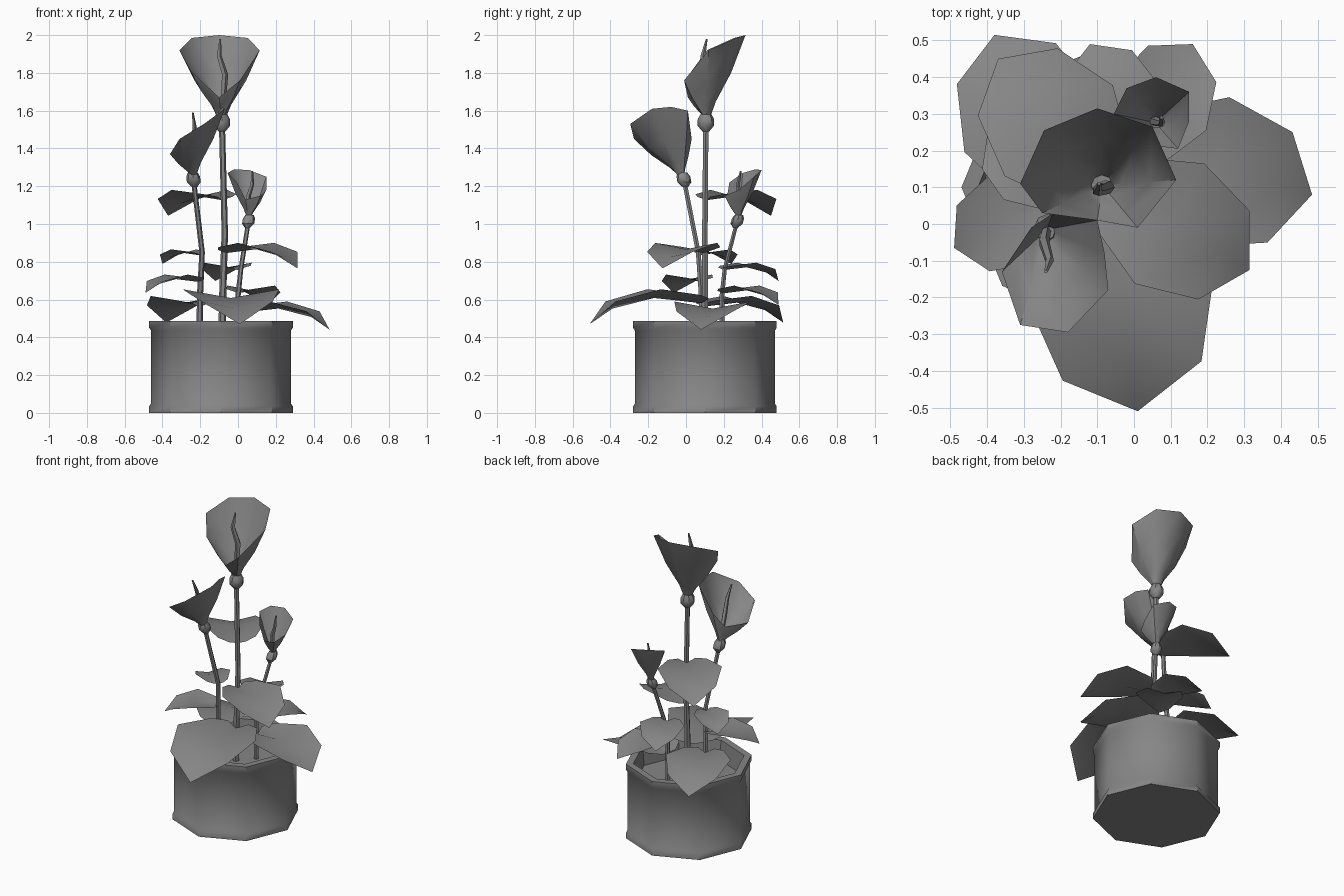
import bpy, math
from mathutils import Vector

if "Cube" in bpy.data.objects:
    bpy.data.objects.remove(bpy.data.objects["Cube"])

# one dull dark grey for the whole model
grey = bpy.data.materials.new("dark_grey")
grey.diffuse_color = (.24, .24, .24, 1)
grey.use_nodes = True
grey.node_tree.nodes["Principled BSDF"].inputs["Base Color"].default_value = grey.diffuse_color


def make(name, verts, faces):
    me = bpy.data.meshes.new(name)
    me.from_pydata([tuple(v) for v in verts], [], faces)
    me.update()
    me.materials.append(grey)
    ob = bpy.data.objects.new(name, me)
    bpy.context.collection.objects.link(ob)
    bpy.ops.object.select_all(action='DESELECT')
    ob.select_set(True)
    bpy.context.view_layer.objects.active = ob
    bpy.ops.object.shade_smooth_by_angle(angle=math.radians(40))
    return ob


def loft(name, rings, caps=True):
    """Skin a list of closed rings, running counter-clockwise from bottom up."""
    n = len(rings[0])
    verts = [p for r in rings for p in r]
    faces = [(k * n + i, k * n + (i + 1) % n, (k + 1) * n + (i + 1) % n, (k + 1) * n + i)
             for k in range(len(rings) - 1) for i in range(n)]
    if caps:
        faces.append(tuple(range(n - 1, -1, -1)))
        faces.append(tuple(len(verts) - n + i for i in range(n)))
    return make(name, verts, faces)


def ring(x, y, z, r, n):
    return [(x + r * math.cos(2 * math.pi * i / n), y + r * math.sin(2 * math.pi * i / n), z)
            for i in range(n)]


# octagonal pot with moulded foot and rim, hollow down to the soil
pot_profile = [(.38, 0), (.38, .035), (.37, .05), (.37, .435), (.38, .45),
               (.38, .487), (.335, .487), (.325, .36)]
loft("pot", [ring(-.09, .10, z, r, 8) for r, z in pot_profile])


def tube(name, pts, radii, n=6):
    loft(name, [ring(*p, r, n) for p, r in zip(pts, radii)])


def flower(name, stem, size, rim, spadix):
    c = Vector(stem[-1])
    lean = Vector(stem[-1]) - Vector(stem[-2])
    lean /= lean.z
    # stem
    tube(name + "_stem", stem, [.021 * size, .019 * size, .017 * size, .016 * size])
    # calyx cup
    calyx = [(-.04, .018), (-.01, .043), (.025, .043), (.05, .03)]
    loft(name + "_calyx", [ring(*(c + lean * h * size), r * size, 8) for h, r in calyx])
    # funnel-shaped petal
    start = c + lean * .03 * size
    rings = []
    for t, h in ((0, .1), (.2, .25), (.55, .64), (1, 1)):
        rings.append([(start.x + (x - start.x) * h, start.y + (y - start.y) * h,
                       start.z + (z - start.z) * t) for x, y, z in rim])
    loft(name + "_petal", rings, caps=False)
    # spadix
    tube(name + "_spadix", [start] + spadix, [.014 * size, .018 * size, .014 * size, .005], 5)


flower("tall_flower",
       [(-.085, .10, .36), (-.08, .10, .65), (-.07, .10, .95), (-.085, .105, 1.53)], 1,
       [(.115, .12, 1.92), (.05, .265, 1.985), (-.10, .315, 2.0), (-.245, .255, 1.985),
        (-.31, .11, 1.92), (-.25, .03, 1.81), (-.10, .01, 1.67), (.01, -.01, 1.76)],
       [(-.07, .10, 1.79), (-.10, .09, 1.89), (-.095, .11, 1.98)])
flower("left_flower",
       [(-.205, .09, .36), (-.20, .08, .65), (-.19, .065, .85), (-.235, -.01, 1.23)], .85,
       [(-.08, -.08, 1.62), (-.10, .01, 1.60), (-.22, .03, 1.45), (-.28, -.01, 1.37),
        (-.36, -.13, 1.37), (-.31, -.275, 1.45), (-.18, -.295, 1.53), (-.07, -.18, 1.61)],
       [(-.245, -.05, 1.42), (-.23, -.10, 1.51), (-.24, -.13, 1.59)])
flower("small_flower",
       [(0, .19, .36), (0, .19, .62), (.015, .205, .76), (.055, .27, 1.01)], .75,
       [(.15, .28, 1.18), (.15, .36, 1.25), (.06, .40, 1.285), (-.02, .37, 1.29),
        (-.055, .30, 1.27), (-.005, .23, 1.22), (.04, .215, 1.13), (.12, .205, 1.15)],
       [(.055, .28, 1.15), (.075, .275, 1.21), (.075, .29, 1.28)])


# heart-shaped leaves: folded along the midrib, drooping at the tip
MID = [(.03, 0, -.02), (.44, 0, .025), (.8, 0, -.065), (1, 0, -.2)]
SIDE = [(-.02, .11, .02), (.07, .25, .05), (.44, .42, .10), (.82, .31, -.005)]


def leaf(name, base, tip, z):
    b = Vector(base)
    d = Vector(tip) - b
    pts = MID + SIDE + [(u, -v, h) for u, v, h in SIDE]
    verts = [(b.x + u * d.x - v * d.y, b.y + u * d.y + v * d.x, z + h * d.length)
             for u, v, h in pts]
    faces = []
    for s, flip in ((4, False), (8, True)):
        for f in ((0, 1, s + 1, s), (1, s + 2, s + 1), (1, 2, s + 3, s + 2), (2, 3, s + 3)):
            faces.append(f if not flip else f[::-1])
    make(name, verts, faces)


TALL, LEFT, SMALL = (-.075, .10), (-.20, .08), (0, .19)
leaf("leaf_front", TALL, (.01, -.51), .593)
leaf("leaf_right_upper", TALL, (.315, -.125), .855)
leaf("leaf_top", TALL, (-.37, .45), 1.135)
leaf("leaf_right_lower", SMALL, (.485, .08), .54)
leaf("leaf_back", SMALL, (-.12, .49), .763)
leaf("leaf_back_right", SMALL, (.16, .49), .64)
leaf("leaf_back_left", LEFT, (-.38, .515), .572)
leaf("leaf_left", LEFT, (-.49, -.065), .70)
leaf("leaf_left_upper", LEFT, (-.40, .24), .84)
